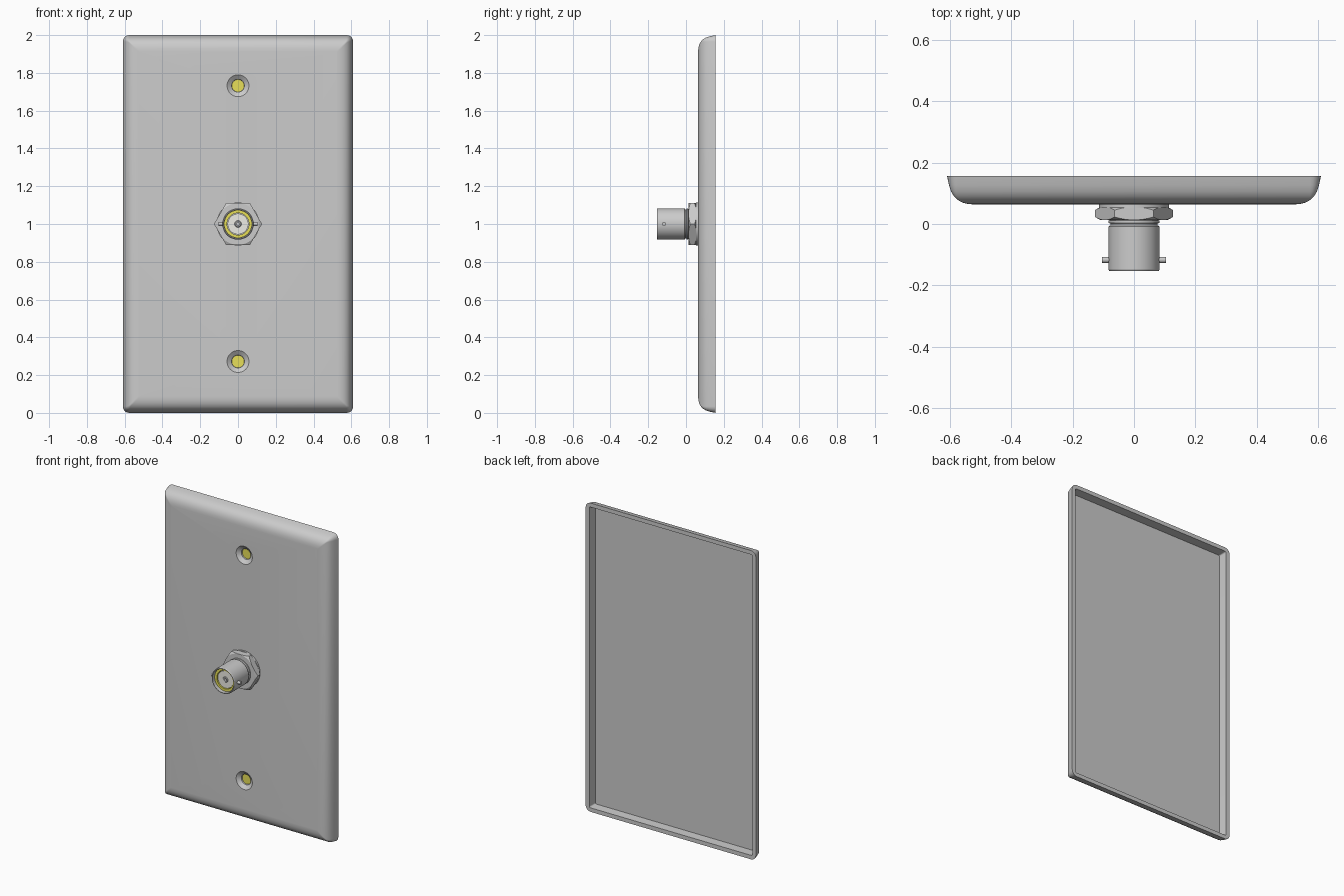
import bpy, bmesh, math
from mathutils import Matrix

if "Cube" in bpy.data.objects:
    bpy.data.objects.remove(bpy.data.objects["Cube"])

AXIS_Z = 1.0  # height of the connector axis


def material(name, color):
    m = bpy.data.materials.new(name)
    m.diffuse_color = color
    m.use_nodes = True
    m.node_tree.nodes["Principled BSDF"].inputs["Base Color"].default_value = m.diffuse_color
    return m


brass = material("brass", (0.80, 0.74, 0.10, 1))
white = material("insulator_white", (0.85, 0.84, 0.78, 1))


def finish(name, bm, mat=None):
    bmesh.ops.remove_doubles(bm, verts=bm.verts, dist=1e-6)
    bmesh.ops.recalc_face_normals(bm, faces=bm.faces)
    me = bpy.data.meshes.new(name)
    bm.to_mesh(me)
    bm.free()
    ob = bpy.data.objects.new(name, me)
    bpy.context.collection.objects.link(ob)
    if mat:
        me.materials.append(mat)
    return ob


def loft(bm, loops, close=False):
    rings = [[bm.verts.new(p) for p in lp] for lp in loops]
    pairs = list(zip(rings, rings[1:]))
    if close:
        pairs.append((rings[-1], rings[0]))
    for a, b in pairs:
        n = len(a)
        for i in range(n):
            bm.faces.new((a[i], a[(i + 1) % n], b[(i + 1) % n], b[i]))
    return rings


def revolve(name, profile, z=AXIS_Z, segs=48, close=False, mat=None):
    """Turn (radius, y) points around a y axis; open ends are capped."""
    bm = bmesh.new()
    loops = [[(r * math.cos(t), y, z + r * math.sin(t))
              for t in (2 * math.pi * i / segs for i in range(segs))]
             for r, y in profile]
    rings = loft(bm, loops, close)
    if not close:
        bm.faces.new(rings[0])
        bm.faces.new(rings[-1])
    return finish(name, bm, mat)


def boolean(ob, cutter, op):
    mod = ob.modifiers.new("cut", 'BOOLEAN')
    mod.operation, mod.object, mod.solver = op, cutter, 'EXACT'
    bpy.context.view_layer.objects.active = ob
    bpy.ops.object.modifier_apply(modifier=mod.name)
    bpy.data.objects.remove(cutter, do_unlink=True)


def rounded_rect(inset, y, radius=0.035, steps=5):
    hx, hz = 0.61 - inset, 1.0 - inset
    r = max(radius - inset, 0.006)
    pts = []
    for k, (sx, sz) in enumerate([(1, 1), (-1, 1), (-1, -1), (1, -1)]):
        for i in range(steps + 1):
            a = math.pi / 2 * (k + i / steps)
            pts.append((sx * (hx - r) + r * math.cos(a), y,
                        1.0 + sz * (hz - r) + r * math.sin(a)))
    return pts


# Wall plate: rounded front edge, thin rim and hollow back
edge = [(0.085, 0.064), (0.068, 0.0655), (0.05, 0.070), (0.034, 0.079),
        (0.022, 0.091), (0.013, 0.106), (0.006, 0.127), (0, 0.156),
        (0.026, 0.156), (0.028, 0.097)]
bm = bmesh.new()
rings = loft(bm, [rounded_rect(i, y) for i, y in edge])
bm.faces.new(rings[0])
bm.faces.new(rings[-1])
plate = finish("wall_plate", bm)

# Countersunk screw recesses with brass-coloured bottoms
for label, z in (("lower", 0.272), ("upper", 1.732)):
    cutter = revolve("cutter", [(0.0628, 0.060), (0.058, 0.064), (0.034, 0.082),
                                (0.033, 0.092)], z=z)
    boolean(plate, cutter, 'DIFFERENCE')
    revolve(label + "_screw_recess", [(0.0325, 0.0905), (0.0325, 0.094)],
            z=z, mat=brass)

# Hexagonal nut with turned chamfers, and the washer behind it
nut = revolve("hex_nut", [(0.127, 0.013), (0.127, 0.055)], segs=6)
boolean(nut, revolve("cutter", [(0.106, 0.010), (0.110, 0.013), (0.129, 0.024),
                                (0.129, 0.044), (0.112, 0.055), (0.108, 0.058)]),
        'INTERSECT')
revolve("nut_washer", [(0.114, 0.053), (0.114, 0.066)])

# Connector barrel with neck groove and open front
revolve("connector_barrel", [
    (0.075, 0.070), (0.075, 0.014), (0.083, 0.011), (0.083, 0.004),
    (0.077, 0.001), (0.077, -0.004), (0.083, -0.008), (0.083, -0.149),
    (0.080, -0.154), (0.076, -0.154), (0.074, -0.151), (0.074, -0.040)])

# Inner sleeve, insulator and hollow centre contact
revolve("inner_sleeve", [(0.0735, -0.045), (0.0735, -0.134), (0.058, -0.134),
                         (0.058, -0.045)], close=True, mat=brass)
revolve("insulator", [(0.055, -0.042), (0.055, -0.128), (0.018, -0.128),
                      (0.018, -0.042)], close=True, mat=white)
revolve("centre_contact", [(0.0175, -0.042), (0.0175, -0.128), (0.015, -0.131),
                           (0.008, -0.131), (0.008, -0.080)])

# Bayonet lugs on both sides
for label, s in (("left", -1), ("right", 1)):
    bm = bmesh.new()
    bmesh.ops.create_cone(
        bm, cap_ends=True, segments=20, radius1=0.010, radius2=0.010, depth=0.028,
        matrix=Matrix.Translation((s * 0.090, -0.117, AXIS_Z))
        @ Matrix.Rotation(math.pi / 2, 4, 'Y'))
    finish(label + "_bayonet_lug", bm)

# Smooth shading with sharp edges kept
bpy.ops.object.select_all(action='DESELECT')
for ob in bpy.context.scene.objects:
    ob.select_set(True)
    bpy.context.view_layer.objects.active = ob
bpy.ops.object.shade_smooth_by_angle(angle=math.radians(30))
